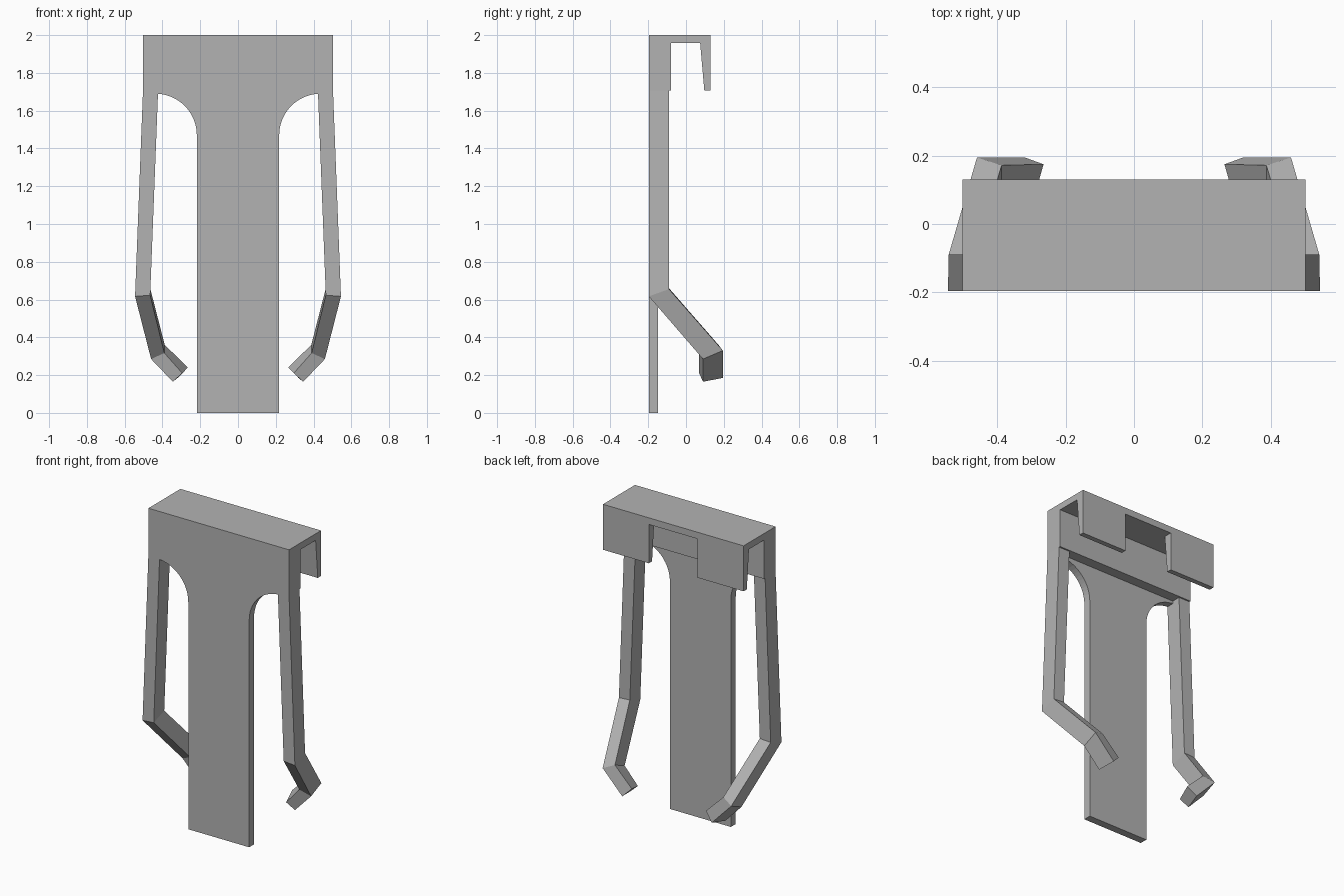
import bpy
import bmesh
from math import sin, cos, pi
from mathutils import Vector

cube = bpy.data.objects.get("Cube")
if cube:
    bpy.data.objects.remove(cube, do_unlink=True)

# Single grey plastic
GREY = (0.45, 0.45, 0.45, 1)
grey = bpy.data.materials.new("grey plastic")
grey.use_nodes = True
grey.diffuse_color = GREY
grey.node_tree.nodes["Principled BSDF"].inputs["Base Color"].default_value = GREY


def finish(name, bm):
    bmesh.ops.recalc_face_normals(bm, faces=bm.faces)
    mesh = bpy.data.meshes.new(name)
    bm.to_mesh(mesh)
    bm.free()
    mesh.materials.append(grey)
    obj = bpy.data.objects.new(name, mesh)
    bpy.context.collection.objects.link(obj)
    return obj


def extrude(name, points, offset):
    """Solid made by sweeping a flat outline along an offset."""
    bm = bmesh.new()
    face = bm.faces.new([bm.verts.new(p) for p in points])
    swept = bmesh.ops.extrude_face_region(bm, geom=[face], use_keep_orig=True)
    verts = [v for v in swept["geom"] if isinstance(v, bmesh.types.BMVert)]
    bmesh.ops.translate(bm, verts=verts, vec=Vector(offset))
    return finish(name, bm)


def loft(name, rings):
    """Four-sided bar running through a list of corner rings."""
    bm = bmesh.new()
    loops = [[bm.verts.new(p) for p in ring] for ring in rings]
    for a, b in zip(loops, loops[1:]):
        for i in range(4):
            j = (i + 1) % 4
            bm.faces.new((a[i], a[j], b[j], b[i]))
    bm.faces.new(loops[0])
    bm.faces.new(loops[-1])
    return finish(name, bm)


FRONT, HALF = -0.197, 0.503
JOIN = 1.706

# Top channel: front wall and roof slab, open at both ends
channel = [(FRONT, JOIN), (FRONT, 2), (0.13, 2), (0.13, 1.957),
           (-0.08, 1.957), (-0.08, JOIN)]
extrude("top_channel", [(-HALF, y, z) for y, z in channel], (2 * HALF, 0, 0))

# Tapered rear tabs either side of a central notch
tab = [(0.075, 1.957), (0.13, 1.957), (0.13, JOIN), (0.097, JOIN)]
NOTCH = 0.175
for name, x in (("left_rear_tab", NOTCH), ("right_rear_tab", -HALF)):
    extrude(name, [(x, y, z) for y, z in tab], (HALF - NOTCH, 0, 0))

# Thin central panel flaring into the channel with quarter-round shoulders
W, R, STEPS = 0.218, 0.22, 14
half = [(W, 0)]
for i in range(STEPS + 1):
    a = i / STEPS * pi / 2
    half.append((W + R * (1 - cos(a)), 1.47 + R * sin(a)))
half.append((W + R, JOIN))
outline = half + [(-x, z) for x, z in reversed(half)]
extrude("front_panel", [(x, FRONT, z) for x, z in outline], (0, 0.05, 0))

# Bent spring arms: front outer, front inner, back inner, back outer corners
BACK = -0.09
arm = [
    [(HALF, FRONT, JOIN), (0.423, FRONT, JOIN), (0.423, BACK, JOIN), (HALF, BACK, JOIN)],
    [(0.545, FRONT, 0.617), (0.465, FRONT, 0.623), (0.465, BACK, 0.66), (0.543, BACK, 0.655)],
    [(0.46, 0.09, 0.285), (0.39, 0.07, 0.317), (0.388, 0.172, 0.36), (0.46, 0.195, 0.33)],
    [(0.345, 0.09, 0.165), (0.295, 0.07, 0.21), (0.265, 0.175, 0.24), (0.32, 0.195, 0.185)],
]
for name, side in (("left_arm", 1), ("right_arm", -1)):
    loft(name, [[(side * x, y, z) for x, y, z in ring] for ring in arm])
